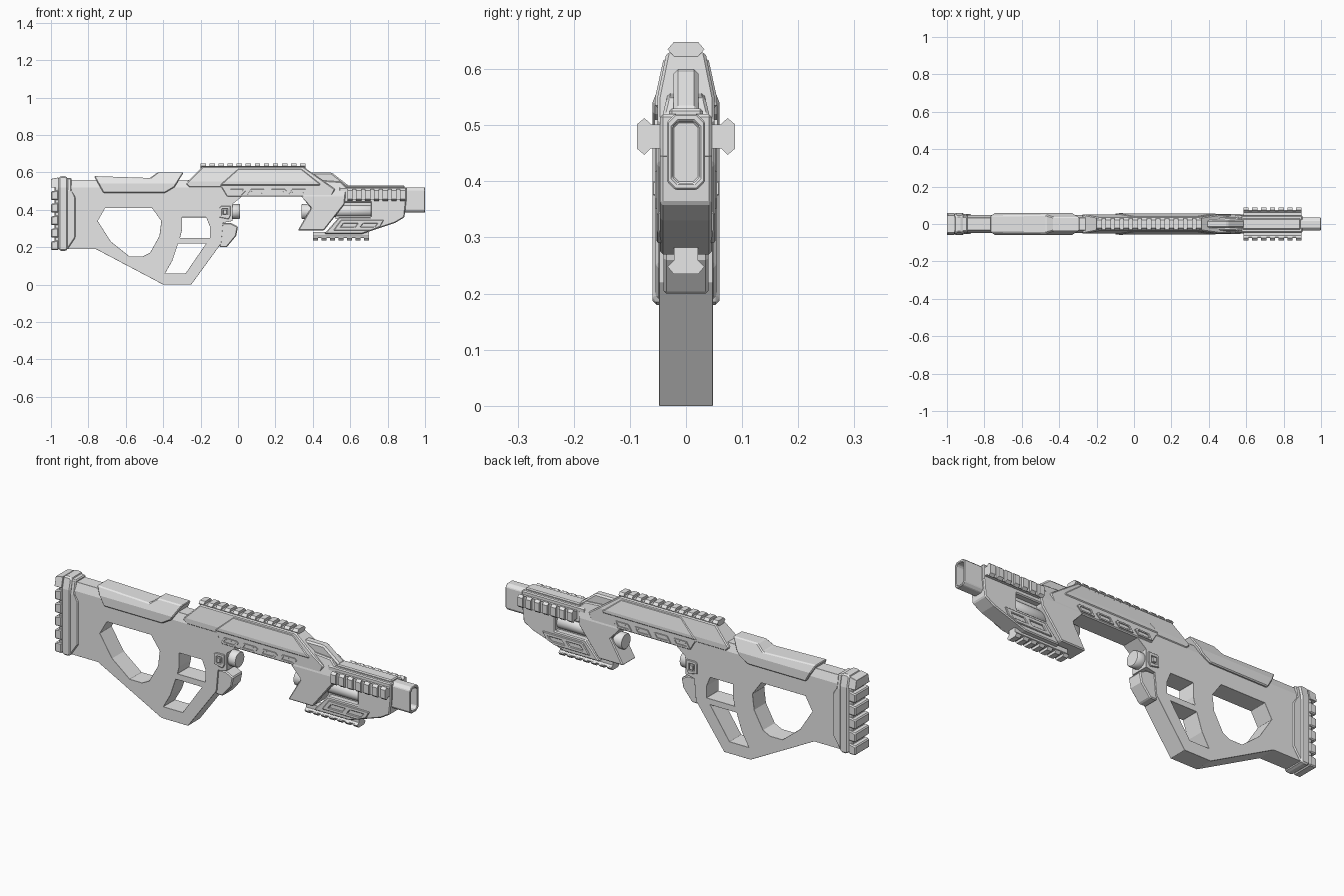
import bpy, bmesh, math
from mathutils import Vector, Matrix

old = bpy.data.objects.get("Cube")
if old:
    bpy.data.objects.remove(old, do_unlink=True)

grey = bpy.data.materials.new("plain grey")
grey.use_nodes = True
grey.diffuse_color = (0.8, 0.8, 0.8, 1)
grey.node_tree.nodes["Principled BSDF"].inputs["Base Color"].default_value = (0.8, 0.8, 0.8, 1)


def prism(name, corners, sweep, taper=None):
    """Sweep a flat outline; taper narrows it in y between two heights."""
    bm = bmesh.new()
    face = bm.faces.new([bm.verts.new(c) for c in corners])
    moved = bmesh.ops.extrude_face_region(bm, geom=[face])["geom"]
    bmesh.ops.translate(bm, vec=sweep, verts=[g for g in moved if isinstance(g, bmesh.types.BMVert)])
    if taper:
        low, high, factor = taper
        geom = bm.verts[:] + bm.edges[:] + bm.faces[:]
        bmesh.ops.bisect_plane(bm, geom=geom, plane_co=(0, 0, low), plane_no=(0, 0, 1))
        for v in bm.verts:
            if v.co.z > low:
                v.co.y *= 1 + (factor - 1) * (v.co.z - low) / (high - low)
    bmesh.ops.recalc_face_normals(bm, faces=bm.faces)
    mesh = bpy.data.meshes.new(name)
    bm.to_mesh(mesh)
    bm.free()
    mesh.materials.append(grey)
    obj = bpy.data.objects.new(name, mesh)
    bpy.context.collection.objects.link(obj)
    return obj


def finish(obj, cutters=(), bevel=0.005):
    """Cut the openings, then chamfer the sharp edges."""
    for cutter in cutters:
        cutter.hide_render = True
        mod = obj.modifiers.new("opening", "BOOLEAN")
        mod.operation = "DIFFERENCE"
        mod.solver = "EXACT"
        mod.object = cutter
    if bevel:
        mod = obj.modifiers.new("chamfer", "BEVEL")
        mod.width = bevel
        mod.segments = 1
        mod.limit_method = "ANGLE"
        mod.angle_limit = math.radians(30)
    graph = bpy.context.evaluated_depsgraph_get()
    mesh = bpy.data.meshes.new_from_object(obj.evaluated_get(graph))
    obj.modifiers.clear()
    obj.data = mesh
    for cutter in cutters:
        bpy.data.objects.remove(cutter, do_unlink=True)
    return obj


def slab(name, outline, half, taper=None, holes=(), bevel=0.005):
    """Side outline in hundredths, swept evenly across y."""
    def flat(points, width):
        return [(x / 100, -width, z / 100) for x, z in points]
    obj = prism(name, flat(outline, half), Vector((0, 2 * half, 0)), taper)
    cutters = [prism("cutter", flat(h, half * 2), Vector((0, half * 4, 0))) for h in holes]
    return finish(obj, cutters, bevel)


def chamfered(half, low, high, cut, x):
    side = [(half, low + cut), (half, high - cut), (half - cut, high)]
    ring = side + [(-y, z) for y, z in reversed(side)]
    ring += [(cut - half, low), (half - cut, low)]
    return [(x, y, z) for y, z in ring]


def rod(name, start, end, z, radius):
    bm = bmesh.new()
    turn = Matrix.Translation(((start + end) / 2, 0, z)) @ Matrix.Rotation(math.pi / 2, 4, "Y")
    bmesh.ops.create_cone(bm, cap_ends=True, segments=20, radius1=radius, radius2=radius,
                          depth=end - start, matrix=turn)
    mesh = bpy.data.meshes.new(name)
    bm.to_mesh(mesh)
    bm.free()
    mesh.materials.append(grey)
    obj = bpy.data.objects.new(name, mesh)
    bpy.context.collection.objects.link(obj)
    for p in mesh.polygons:
        p.use_smooth = len(p.vertices) == 4
    return finish(obj, bevel=0.003)


def rail(name, start, end, count, base, angle):
    """Toothed accessory rail pointing along angle about the x axis."""
    turn = Matrix.Rotation(angle, 4, "X")

    def section(half_outline, x):
        ring = half_outline + [(-w, h) for w, h in reversed(half_outline)]
        return [Vector((x, 0, 0)) + Vector(base) + turn @ Vector((0, w, h)) for w, h in ring]

    prism(name + "_base", section([(0.021, -0.01), (0.021, 0.012), (0.029, 0.02), (0.029, 0.024)], start),
          Vector((end - start, 0, 0)))
    pitch = (end - start) / (count - 0.4)
    tooth = [(0.02, 0), (0.02, 0.013), (0.033, 0.024), (0.022, 0.037)]
    for i in range(count):
        prism(f"{name}_tooth_{i + 1}", section(tooth, start + i * pitch), Vector((pitch * 0.6, 0, 0)))


# Main frame with thumb opening, trigger opening and lower guard opening
thumb = [(-71, 41), (-46, 41), (-41, 34), (-42, 26), (-47, 17), (-51, 15), (-58, 15), (-68, 23), (-75, 34)]
trigger = [(-30, 36), (-17, 36), (-15, 31), (-15, 25), (-31, 25), (-30, 29)]
guard = [(-32, 22), (-17, 22), (-28, 6), (-39, 6), (-35, 13)]
slab("frame", [(-92, 56), (2, 56), (2, 47), (-3, 43), (-3, 34), (-8, 33), (-9, 22), (-25, 0),
               (-40, 0), (-76, 19), (-92, 19)], 0.048, (0.52, 0.56, 0.7), [thumb, trigger, guard])
slab("grip_front_lip", [(-9, 33), (-4, 33), (0, 31), (-1, 26), (-6, 20), (-10, 20)], 0.04)

# Shoulder end: collar, plate and ribbed pad
slab("stock_collar", [(-92, 57), (-89, 57), (-89, 50), (-87, 47), (-87, 25), (-91, 19), (-92, 19)],
     0.054, (0.5, 0.57, 0.75))
slab("butt_plate", [(-96, 57), (-95, 58), (-92, 58), (-91, 57), (-91, 19), (-92, 18), (-95, 18), (-96, 19)],
     0.06, (0.52, 0.58, 0.75), bevel=0.008)
slab("butt_pad_core", [(-98, 57), (-95, 57), (-95, 19), (-98, 19)], 0.05, (0.52, 0.58, 0.75))
for i in range(6):
    low = 18.4 + i * 6.7
    slab(f"butt_pad_rib_{i + 1}", [(-100, low), (-100, low + 4.6), (-96, low + 5.4), (-96, low)],
         0.058, (0.52, 0.58, 0.75))

# Cheek rest
slab("cheek_rest", [(-77, 58), (-47, 57), (-43, 60), (-29, 60), (-34, 52), (-39, 49), (-72, 49)],
     0.06, (0.54, 0.6, 0.6))

# Receiver with raised upper panel and front shroud
crown = (0.55, 0.63, 0.68)
slab("receiver", [(-28, 54), (-19, 63), (35, 63), (52, 51), (50, 47), (-6, 47), (-9, 52), (-26, 52)],
     0.051, crown)
slab("receiver_panel", [(-10, 53), (0, 62), (34, 62), (44, 54), (44, 53)], 0.055, crown)
slab("front_shroud", [(41, 56), (55, 55), (58, 52), (57, 43), (46, 29), (32, 29), (39, 41), (34, 47)],
     0.053, (0.47, 0.56, 0.6))
slab("shroud_ridge", [(36, 60), (50, 60), (59, 53), (59, 48), (38, 48)], 0.022, bevel=0.008)

# Vent rims along the receiver
for i, x in enumerate((-6, 5, 16, 27)):
    rim = [(x, 48), (x + 2, 51), (x + 9, 51), (x + 10, 50), (x + 8, 48)]
    gap = [(x + 1.6, 48.7), (x + 2.6, 50.3), (x + 8.6, 50.3), (x + 7.6, 48.7)]
    slab(f"vent_rim_{i + 1}", rim, 0.056, holes=[gap], bevel=0.002)

# Square button in a rim, and the hinge rods
slab("button_rim", [(-10, 36), (-10, 41), (-9, 42), (-4, 42), (-4, 37), (-5, 35)], 0.055,
     holes=[[(-8.5, 37), (-8.5, 40.5), (-5.5, 40.5), (-5.5, 37)]], bevel=0.002)
slab("button", [(-8, 37.5), (-8, 40), (-6, 40), (-6, 37.5)], 0.06, bevel=0.002)
rod("rear_rod", -0.05, 0.01, 0.39, 0.04)
rod("front_rod", 0.34, 0.46, 0.39, 0.04)

# Fore-end: upper housing, under tube and lower handguard
slab("upper_housing", [(54, 52), (90, 52), (90, 44), (54, 44)], 0.046)
slab("upper_housing_cap", [(58, 53), (89, 53), (89, 51), (58, 51)], 0.03)
rod("under_tube", 0.5, 0.74, 0.395, 0.033)
slab("under_tube_core", [(54, 45), (72, 45), (72, 35), (52, 35)], 0.015, bevel=0)
slab("lower_handguard", [(71, 45), (90, 45), (89, 36), (84, 33), (66, 27), (46, 27), (54, 36), (71, 36)], 0.046)
slots = [[(x, 30.7), (x + 1.5, 32.7), (x + 9, 32.7), (x + 7.5, 30.7)] for x in (55, 65.5)]
slab("handguard_panel", [(51, 29), (55, 34.5), (78, 34.5), (76, 31), (71, 29)], 0.052, holes=slots, bevel=0.003)

# Hollow muzzle with rounded corners
muzzle = prism("muzzle", chamfered(0.034, 0.385, 0.52, 0.014, 0.85), Vector((0.15, 0, 0)))
bore = prism("cutter", chamfered(0.024, 0.397, 0.507, 0.01, 0.93), Vector((0.2, 0, 0)))
finish(muzzle, [bore], 0.003)

# Toothed rails on top, both sides and underneath
rail("top_rail", -0.2, 0.36, 12, (0, 0, 0.611), 0)
rail("left_rail", 0.585, 0.895, 7, (0, 0.05, 0.48), -math.pi / 2)
rail("right_rail", 0.585, 0.895, 7, (0, -0.05, 0.48), math.pi / 2)
rail("bottom_rail", 0.4, 0.7, 7, (0, 0, 0.272), math.pi)
